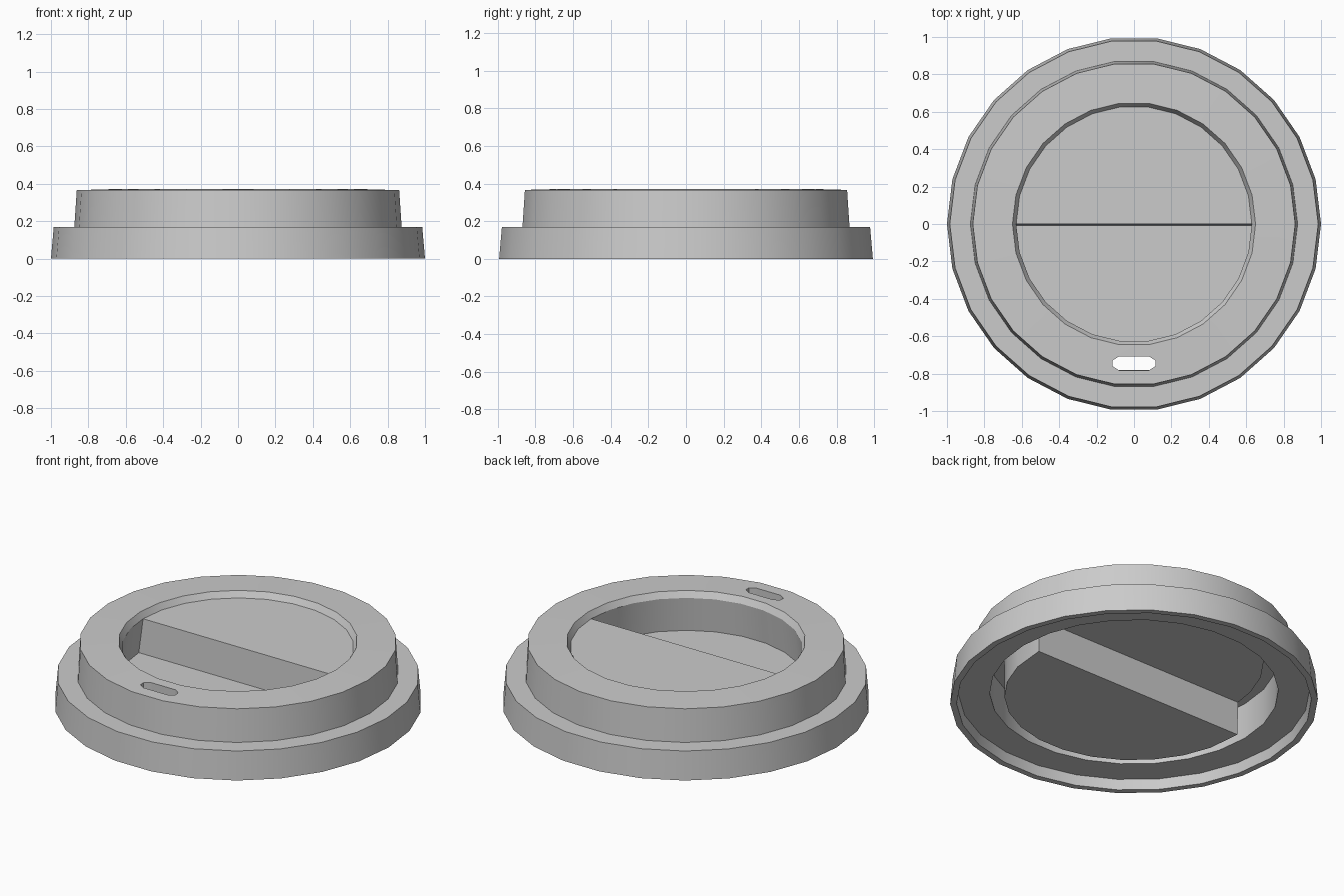
import bpy, bmesh, math

if "Cube" in bpy.data.objects:
    bpy.data.objects.remove(bpy.data.objects["Cube"])

N = 26          # sides of the lid
H = N // 2

bm = bmesh.new()


def ring(r, z):
    return [bm.verts.new((r * math.cos(2 * math.pi * i / N),
                          r * math.sin(2 * math.pi * i / N), z)) for i in range(N)]


def bridge(a, b, idx=range(N)):
    for i in idx:
        j = (i + 1) % N
        bm.faces.new((a[i], a[j], b[j], b[i]))


def half_pan(top, r, z, y_div):
    """Shallow back half, deep front half and the upright step between them."""
    front = [(H + k) % N for k in range(H + 1)]
    low = {i: bm.verts.new((r * math.cos(2 * math.pi * i / N),
                            r * math.sin(2 * math.pi * i / N), z)) for i in front}
    for i in (0, H):
        low[i].co.y = y_div
    bm.faces.new(top[:H + 1])                       # shallow floor
    bridge(top, low, range(H, N))                   # deep wall
    bm.faces.new([low[i] for i in front])           # deep floor
    bm.faces.new((top[0], top[H], low[H], low[0]))  # upright step


# Shell profile: recess lip, over the outside, then back along the underside
profile = [(0.63, 0.336), (0.65, 0.372), (0.862, 0.366), (0.875, 0.17),
           (0.985, 0.17), (1.0, 0.0), (0.965, 0.0), (0.955, 0.06),
           (0.785, 0.06), (0.785, 0.275), (0.71, 0.275), (0.705, 0.238)]
rings = [ring(r, z) for r, z in profile]
for a, b in zip(rings, rings[1:]):
    bridge(a, b)

# Recess seen from above, and its underside
for i in (0, H):
    rings[-1][i].co.y = 0.04
half_pan(rings[0], 0.65, 0.132, -0.012)
half_pan(rings[-1], 0.705, 0.038, 0.035)

bmesh.ops.recalc_face_normals(bm, faces=bm.faces)
mesh = bpy.data.meshes.new("cup_lid")
bm.to_mesh(mesh)
bm.free()
lid = bpy.data.objects.new("cup_lid", mesh)
bpy.context.collection.objects.link(lid)

# Sip slot cutter
cb = bmesh.new()
outline = [(-0.08, -0.037), (0.08, -0.037), (0.115, -0.015), (0.115, 0.015),
           (0.08, 0.037), (-0.08, 0.037), (-0.115, 0.015), (-0.115, -0.015)]
face = cb.faces.new([cb.verts.new((x, y - 0.745, 0.2)) for x, y in outline])
ext = bmesh.ops.extrude_face_region(cb, geom=[face])
for v in ext["geom"]:
    if isinstance(v, bmesh.types.BMVert):
        v.co.z = 0.5
bmesh.ops.recalc_face_normals(cb, faces=cb.faces)
cmesh = bpy.data.meshes.new("sip_slot_cutter")
cb.to_mesh(cmesh)
cb.free()
cutter = bpy.data.objects.new("sip_slot_cutter", cmesh)
bpy.context.collection.objects.link(cutter)
cutter.hide_render = True

bpy.context.view_layer.objects.active = lid
lid.select_set(True)
mod = lid.modifiers.new("sip_slot", 'BOOLEAN')
mod.operation = 'DIFFERENCE'
mod.solver = 'EXACT'
mod.object = cutter
bpy.ops.object.modifier_apply(modifier=mod.name)
bpy.data.objects.remove(cutter)

bpy.ops.object.shade_smooth_by_angle(angle=math.radians(25))
